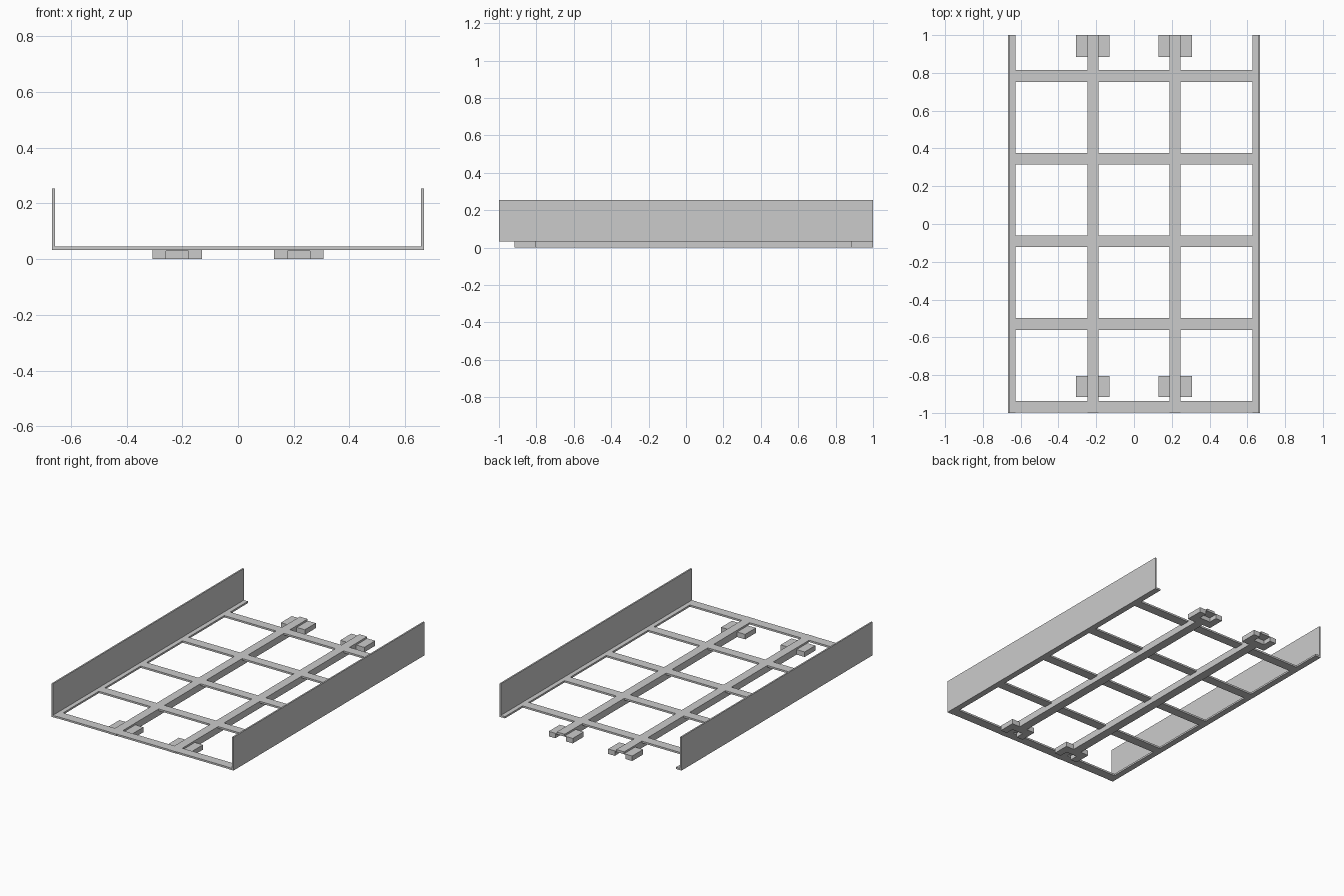
import bpy
import bmesh
from mathutils import Matrix, Vector

cube = bpy.data.objects.get("Cube")
if cube:
    bpy.data.objects.remove(cube, do_unlink=True)

steel = bpy.data.materials.new("grey steel")
steel.use_nodes = True
GREY = (0.6, 0.6, 0.6, 1)
steel.diffuse_color = GREY
steel.node_tree.nodes["Principled BSDF"].inputs["Base Color"].default_value = GREY


def part(name, *boxes):
    """One object made of boxes, each given as (x0, x1, y0, y1, z0, z1)."""
    bm = bmesh.new()
    for x0, x1, y0, y1, z0, z1 in boxes:
        middle = Vector((x0 + x1, y0 + y1, z0 + z1)) / 2
        size = Matrix.Diagonal((x1 - x0, y1 - y0, z1 - z0, 1))
        bmesh.ops.create_cube(bm, size=1, matrix=Matrix.Translation(middle) @ size)
    mesh = bpy.data.meshes.new(name)
    bm.to_mesh(mesh)
    bm.free()
    mesh.materials.append(steel)
    obj = bpy.data.objects.new(name, mesh)
    bpy.context.collection.objects.link(obj)
    return obj


HALF_WIDTH = 0.667
FLANGE_IN = 0.627
WALL = 0.01
LOW, HIGH, WALL_TOP = 0.033, 0.045, 0.254
BEAM_X, BEAM_HALF = 0.218, 0.029


def foot(name, x, inner, outer):
    """Foot block with a pocket open below and at its outer end."""
    half, slot = 0.088, 0.04
    pocket = inner + (outer - inner) * 0.5
    y0, y1 = sorted((inner, outer))
    b0, b1 = sorted((inner, pocket))
    p0, p1 = sorted((pocket, outer))
    part(name,
         (x - half, x - slot, y0, y1, 0, LOW),
         (x + slot, x + half, y0, y1, 0, LOW),
         (x - slot, x + slot, b0, b1, 0, LOW),
         (x - slot, x + slot, p0, p1, 0.029, LOW))


for side, s in (("left", 1), ("right", -1)):
    # Angle-section side rail: flat flange and upright wall
    xs = sorted((s * FLANGE_IN, s * (HALF_WIDTH - WALL)))
    part(side + "_flange", (*xs, -1, 1, LOW, HIGH))
    xs = sorted((s * (HALF_WIDTH - WALL), s * HALF_WIDTH))
    part(side + "_wall", (*xs, -1, 1, LOW, WALL_TOP))

    # Lengthwise beam with its feet
    x = s * BEAM_X
    part(side + "_beam_top", (x - BEAM_HALF, x + BEAM_HALF, -1, 1, LOW, HIGH))
    part(side + "_beam", (x - BEAM_HALF, x + BEAM_HALF, -0.805, 0.885, 0, LOW))
    foot(side + "_front_foot", x, -0.805, -0.917)
    foot(side + "_back_foot", x, 0.885, 1.0)

# Evenly spaced crossbars
for i in range(5):
    y = -0.967 + 0.4375 * i
    part("crossbar_%d" % (i + 1),
         (-FLANGE_IN, FLANGE_IN, y - 0.031, y + 0.031, LOW, HIGH))
